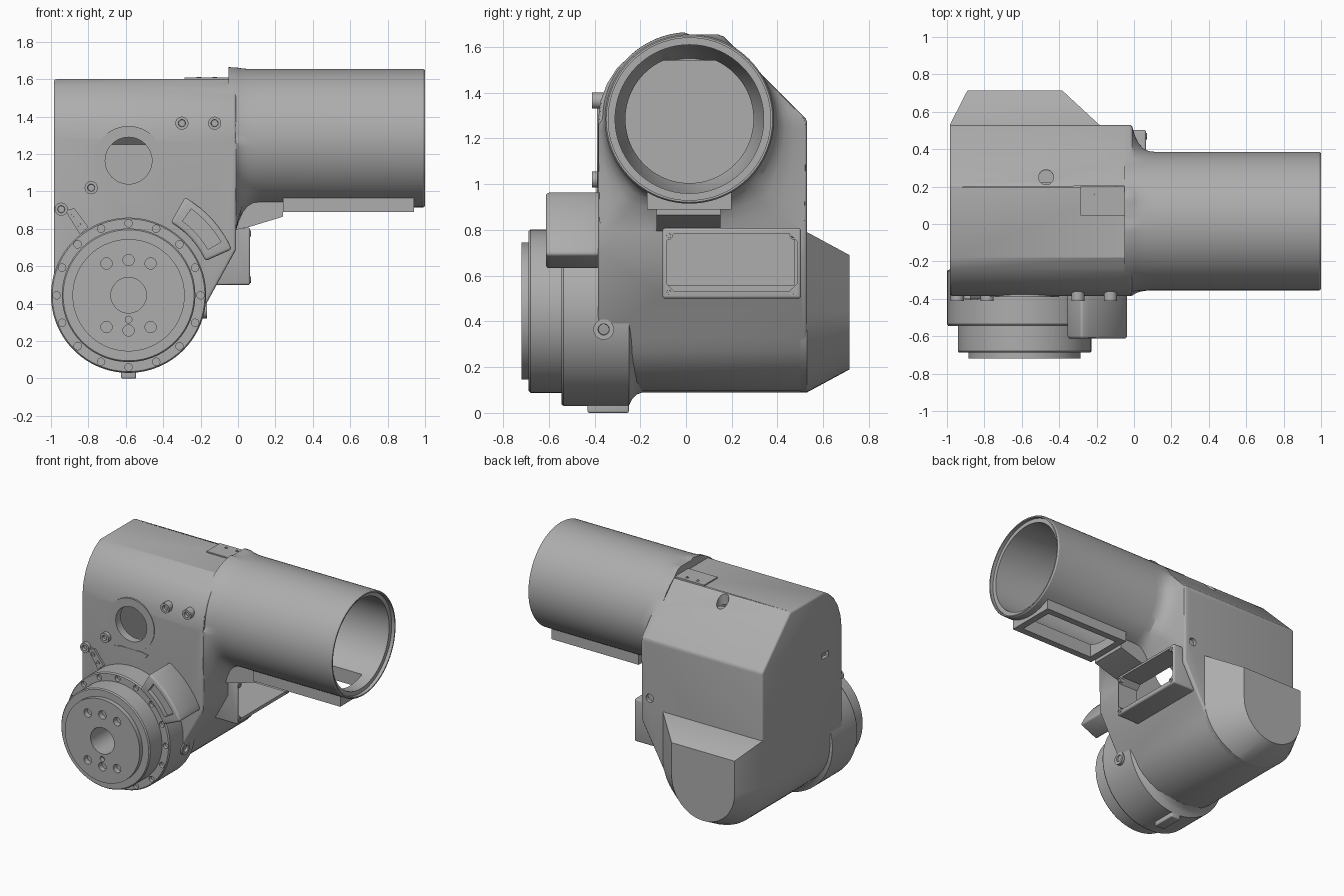
import bpy, bmesh
from math import sin, cos, pi, radians

cube = bpy.data.objects.get("Cube")
if cube:
    bpy.data.objects.remove(cube, do_unlink=True)

grey = bpy.data.materials.new("plain grey")
grey.use_nodes = True
grey.diffuse_color = (0.42, 0.42, 0.42, 1)
bsdf = next(n for n in grey.node_tree.nodes if n.type == 'BSDF_PRINCIPLED')
bsdf.inputs["Base Color"].default_value = grey.diffuse_color
bsdf.inputs["Roughness"].default_value = 0.6


def place(axis, pos, u, v):
    return {'x': (pos, u, v), 'y': (u, pos, v), 'z': (u, v, pos)}[axis]


def loft(name, rings, closed=False):
    """Skin equal rings of points; cap the ends or join last to first."""
    bm = bmesh.new()
    rows = [[bm.verts.new(p) for p in ring] for ring in rings]
    n = len(rows[0])
    pairs = list(zip(rows, rows[1:])) + ([(rows[-1], rows[0])] if closed else [])
    for a, b in pairs:
        for i in range(n):
            j = (i + 1) % n
            bm.faces.new((a[i], a[j], b[j], b[i]))
    if not closed:
        bm.faces.new(rows[0])
        bm.faces.new(rows[-1][::-1])
    bmesh.ops.recalc_face_normals(bm, faces=bm.faces[:])
    mesh = bpy.data.meshes.new(name)
    bm.to_mesh(mesh)
    bm.free()
    mesh.materials.append(grey)
    ob = bpy.data.objects.new(name, mesh)
    bpy.context.collection.objects.link(ob)
    return ob


def prism(name, axis, points, a, b):
    return loft(name, [[place(axis, p, u, v) for u, v in points] for p in (a, b)])


def box(name, x0, x1, y0, y1, z0, z1):
    return prism(name, 'z', [(x0, y0), (x1, y0), (x1, y1), (x0, y1)], z0, z1)


def turned(name, axis, centre, profile, n=32, closed=False):
    """Profile is a list of (position on the axis, radius)."""
    cu, cv = centre
    return loft(name, [[place(axis, p, cu + r * cos(2 * pi * i / n), cv + r * sin(2 * pi * i / n))
                        for i in range(n)] for p, r in profile], closed)


def apply(ob, mod):
    with bpy.context.temp_override(object=ob, active_object=ob, selected_objects=[ob]):
        bpy.ops.object.modifier_apply(modifier=mod.name)


def combine(ob, other, how='DIFFERENCE'):
    mod = ob.modifiers.new("cut", 'BOOLEAN')
    mod.operation, mod.solver, mod.object = how, 'EXACT', other
    apply(ob, mod)
    bpy.data.objects.remove(other, do_unlink=True)


def soften(ob, width):
    mod = ob.modifiers.new("soft", 'BEVEL')
    mod.width, mod.segments, mod.limit_method, mod.angle_limit = width, 3, 'ANGLE', radians(40)
    apply(ob, mod)
    return ob


def screw(name, axis, centre, base, top, r):
    """Round boss with a recessed socket."""
    d = 0.02 if top > base else -0.02
    return turned(name, axis, centre, [(base, r), (top, r), (top, r * .55), (top - d, r * .5)], 24)


# Gear housing: front outline crossed with side outline
SHAFT = (-.585, .445)
outline = [(-.985, 1.75)] + [(-.585 + .4 * cos(t), .45 + .36 * sin(t))
                             for t in [radians(180 + 10 * k) for k in range(17)]]
outline += [(-.01, .69), (-.01, 1.75)]
side = [(-.385, 1.28), (-.375, 1.36), (-.345, 1.44), (-.3, 1.51), (-.24, 1.565), (-.18, 1.6),
        (.21, 1.6), (.53, 1.28)]
housing = prism("housing", 'y', outline, -1, 1)
combine(housing, prism("side_shape", 'x', [(-.385, -.2)] + side + [(.53, -.2)], -1.3, .3), 'INTERSECT')
soften(housing, .014)

# Wide tube, flaring into the housing
TUBE, R = (.015, 1.285), .37


def flare(t):
    c, s = cos(t), sin(t)
    if c < 0 < s:
        return .38
    limits = [.4 / -c if c < -.01 else 9, .515 / c if c > .01 else 9,
              .37 / s if s > .01 else 9, .5 / -s if s < -.01 else 9,
              .51 / (c + s) if c + s > .01 else 9]
    return max(R, min(limits))


rings = []
for x, w in ((-.05, 1), (-.01, .95), (.005, .6), (.025, .32), (.05, .13), (.08, .03), (.12, 0),
             (.99, 0), (1, -.08)):
    ring = []
    for i in range(96):
        t = 2 * pi * i / 96
        r = R + (flare(t) - R) * w if w >= 0 else R - .006
        ring.append((x, TUBE[0] + r * cos(t), TUBE[1] + r * sin(t)))
    rings.append(ring)
combine(housing, loft("tube", rings), 'UNION')

# Tube window frame, sloping web and cable flange
combine(housing, box("window_frame", .24, .94, -.17, .2, .89, 1.05), 'UNION')
web = [(-.06, .785), (.06, .81), (.24, .865), (.24, .97), (-.06, .97)]
combine(housing, prism("web", 'y', web, -.13, .15), 'UNION')
combine(housing, soften(box("flange", -.2, .065, -.103, .503, .5, .808), .012), 'UNION')

# Hollow inside, bore and openings
inner = [(.07 + (y - .07) * .88, 1 + (z - 1) * .9) for y, z in side]
cavity = [(inner[0][0], .56)] + inner + [(inner[-1][0], .56)]
combine(housing, prism("cavity", 'x', cavity, -.93, -.1))
combine(housing, turned("bore", 'x', TUBE, [(1.1, .355), (.975, .355), (.975, .325), (.05, .325),
                                            (-.15, .265)], 96))
combine(housing, box("window_opening", .29, .89, -.12, .15, .8, 1.1))
y0, y1, z0, z1, c = -.085, .485, .53, .785, .035
hole = [(y0 + c, z0), (y1 - c, z0), (y1, z0 + c), (y1, z1 - c),
        (y1 - c, z1), (y0 + c, z1), (y0, z1 - c), (y0, z0 + c)]
combine(housing, prism("flange_opening", 'x', hole, -.3, .2))
combine(housing, turned("port_opening", 'y', (-.585, 1.165), [(-.5, .125), (-.2, .125)], 48))
combine(housing, turned("top_pocket", 'z', (-.47, .25), [(1.51, .04), (1.8, .04)], 24))
combine(housing, turned("back_pocket", 'y', (-.08, .86), [(.505, .03), (.6, .03)], 24))
combine(housing, box("side_slot", -1.1, -.96, -.23, -.15, 1.12, 1.16))

# Back motor cover: round below, flat on top
cover = []
for y, cx, rx, rz, top in ((.5, -.585, .4, .36, .79), (.53, -.585, .4, .36, .79),
                           (.715, -.6375, .2525, .26, .69)):
    arc = [(cx + rx * cos(t), y, .45 + rz * sin(t)) for t in [pi + pi * k / 24 for k in range(25)]]
    cover.append(arc + [(cx + rx, y, top), (cx - rx, y, top)])
loft("motor_cover", cover)

# Stepped drum with shaft hole and screw holes
drum = turned("drum", 'y', SHAFT, [(-.19, .355), (-.215, .365), (-.235, .385), (-.25, .415), (-.535, .415),
                                   (-.545, .408), (-.545, .357), (-.68, .357), (-.688, .35),
                                   (-.688, .3), (-.72, .3), (-.72, .095), (-.4, .095)], 96)
for k in range(16):
    t = 2 * pi * k / 16
    spot = (SHAFT[0] + .385 * cos(t), SHAFT[1] + .385 * sin(t))
    combine(drum, turned("hole", 'y', spot, [(-.6, .02), (-.52, .02)], 16))
for dx, dz in ((-.118, .17), (0, .188), (.118, .17)):
    for s in (1, -1):
        spot = (SHAFT[0] + dx, SHAFT[1] + s * dz)
        combine(drum, turned("hole", 'y', spot, [(-.8, .03), (-.68, .03)], 20))
combine(drum, turned("pin_hole", 'y', (-.585, .315), [(-.8, .018), (-.69, .018)], 16))
soften(box("foot", -.625, -.545, -.43, -.25, 0, .06), .008)


# Curved connector block around the drum, with a recessed window
def sector(r0, r1, a0, a1):
    angles = [radians(a0 + (a1 - a0) * k / 8) for k in range(9)]
    return ([(SHAFT[0] + r0 * cos(t), SHAFT[1] + r0 * sin(t)) for t in angles] +
            [(SHAFT[0] + r1 * cos(t), SHAFT[1] + r1 * sin(t)) for t in angles[::-1]])


block = soften(prism("connector_block", 'y', sector(.45, .605, 24, 60), -.613, -.36), .015)
combine(block, prism("recess", 'y', sector(.49, .57, 30, 54), -.7, -.58))

# Port ring and plate beneath it
turned("port_ring", 'y', (-.585, 1.165), [(-.389, .185), (-.389, .125), (-.34, .125), (-.34, .185)],
       48, closed=True)
prism("port_plate", 'y', [(-.72, .975), (-.68, .925), (-.49, .925), (-.45, .975), (-.5, .985), (-.67, .985)],
      -.391, -.384)

# Front screws and clamp arm
for k, (x, z) in enumerate(((-.3, 1.365), (-.125, 1.365), (-.785, 1.02), (-.945, .905))):
    screw(f"front_screw_{k + 1}", 'y', (x, z), -.34, -.412, .035)
prism("clamp_arm", 'y', [(-.925, .9), (-.845, .77), (-.8, .81), (-.875, .91)], -.4, -.37)
for k, (x, z) in enumerate(((-.885, .87), (-.848, .82))):
    screw(f"arm_screw_{k + 1}", 'y', (x, z), -.38, -.406, .016)

# Flange and drum side screws
for k, (y, z) in enumerate(((-.075, .528), (.47, .528), (-.075, .775), (.47, .775))):
    screw(f"flange_screw_{k + 1}", 'x', (y, z), .04, .069, .017)
screw("drum_side_screw", 'x', (-.36, .365), -.25, -.165, .045)

# Top plate with two pins
box("top_plate", -.285, -.045, .045, .2, 1.595, 1.609)
for x in (-.21, -.125):
    screw("plate_pin", 'z', (x, .165), 1.59, 1.612, .012)

# Smooth curved walls, keep hard edges
for ob in bpy.context.scene.objects:
    ob.select_set(ob.type == 'MESH')
    if ob.type == 'MESH':
        bpy.context.view_layer.objects.active = ob
bpy.ops.object.shade_smooth_by_angle(angle=radians(30))
